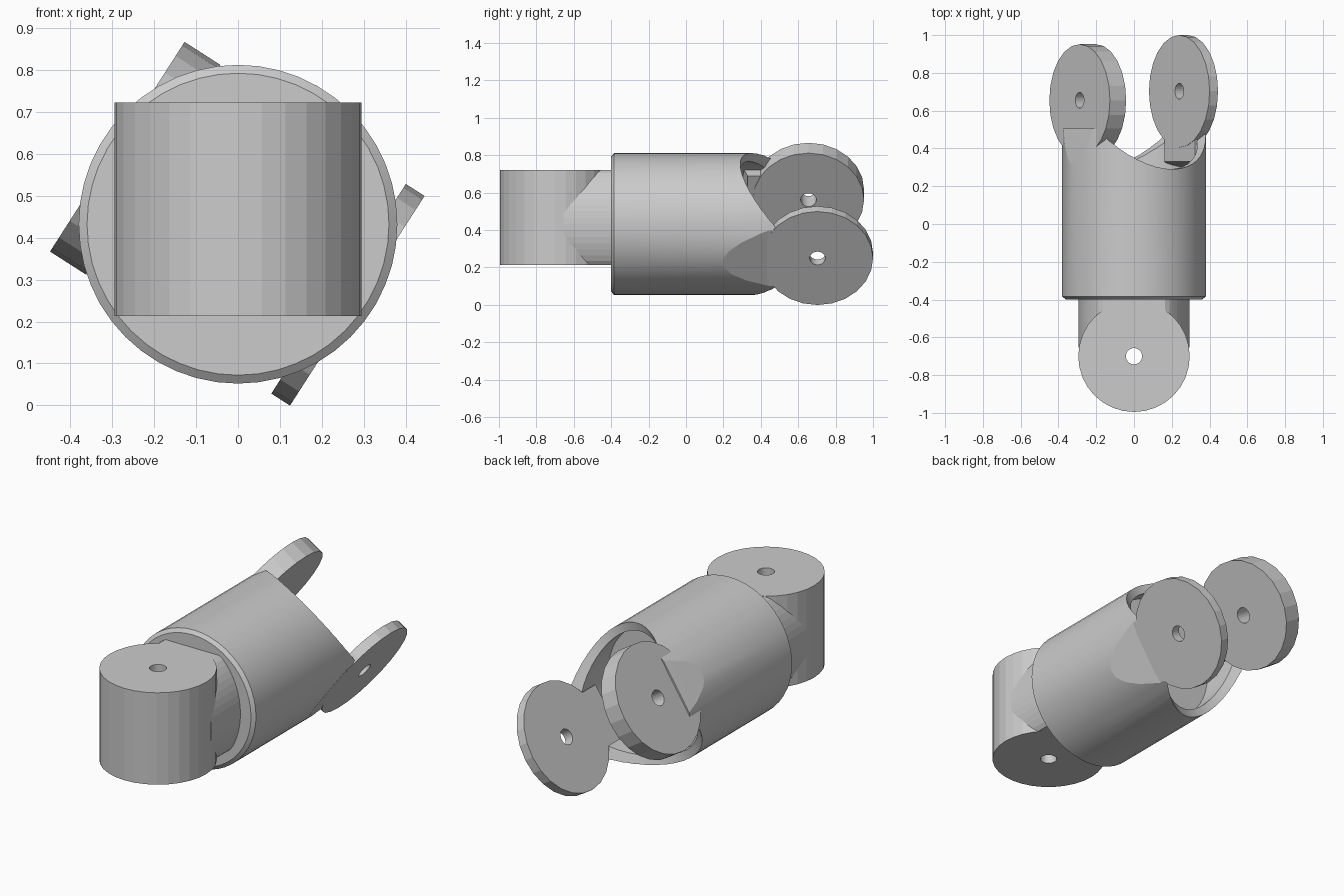
import bpy, bmesh, math
from mathutils import Matrix, Vector

if "Cube" in bpy.data.objects:
    bpy.data.objects.remove(bpy.data.objects["Cube"])

ZC = 0.432                                   # height of the main axis
TILT = Matrix.Translation((0, 0, ZC)) @ Matrix.Rotation(math.radians(32.7), 4, 'Y')
LEVEL = Matrix.Translation((0, 0, ZC))
AXES = {'X': (1, 0, 0), 'Y': (0, 1, 0), 'Z': (0, 0, 1)}


def finish(name, bm, frame):
    bmesh.ops.recalc_face_normals(bm, faces=bm.faces)
    bm.transform(frame)
    me = bpy.data.meshes.new(name)
    bm.to_mesh(me)
    bm.free()
    ob = bpy.data.objects.new(name, me)
    bpy.context.collection.objects.link(ob)
    return ob


def loft(name, loops, frame, closed=False):
    """Skin equal-length point loops; cap the ends, or close into a ring."""
    bm = bmesh.new()
    rings = [[bm.verts.new(p) for p in loop] for loop in loops]
    n = len(rings[0])
    pairs = list(zip(rings, rings[1:]))
    if closed:
        pairs.append((rings[-1], rings[0]))
    else:
        bm.faces.new(rings[0])
        bm.faces.new(rings[-1])
    for p, q in pairs:
        for i in range(n):
            j = (i + 1) % n
            bm.faces.new((p[i], p[j], q[j], q[i]))
    return finish(name, bm, frame)


def turned(name, axis, prof, at=(0, 0, 0), n=32, frame=LEVEL, closed=False):
    """Turn a profile of (radius, position) around an axis."""
    m = Matrix.Translation(at) @ Vector(AXES[axis]).to_track_quat('Z', 'Y').to_matrix().to_4x4()
    ang = [2 * math.pi * i / n for i in range(n)]
    loops = [[m @ Vector((r * math.cos(a), r * math.sin(a), h)) for a in ang] for r, h in prof]
    return loft(name, loops, frame, closed)


def pierced(name, axis, r, hole, a, b, at, n, frame):
    """Disc with a pin hole through it."""
    return turned(name, axis, [(r, a), (r, b), (hole, b), (hole, a)], at, n, frame, True)


def prism(name, pts, half):
    """Profile in tilted (x, y), extruded symmetrically along tilted z."""
    return loft(name, [[(x, y, z) for x, y in pts] for z in (-half, half)], TILT)


def cut(ob, other):
    m = ob.modifiers.new("cut", 'BOOLEAN')
    m.operation, m.solver, m.object = 'DIFFERENCE', 'MANIFOLD', other
    bpy.context.view_layer.update()
    bpy.context.view_layer.objects.active = ob
    bpy.ops.object.modifier_apply(modifier=m.name)
    bpy.data.objects.remove(other)
    bpy.context.view_layer.update()


# Main sleeve with chamfered front rim
body = turned("sleeve_body", 'Y', [(0.36, -0.40), (0.38, -0.385), (0.38, 0.505)], n=48)

# Socket and saddle cut of the fork end
cut(body, turned("bore_cutter", 'Y', [(0.335, 0.2), (0.335, 1.2)], n=48))
cut(body, turned("saddle_cutter", 'Z', [(0.38, -1.1), (0.38, 1.1)], (0, 0.67, 0), 48, TILT))

# Sloped flats running into the ears
for s, y0, y1, h in ((1, 0.19, 0.44, 0.337), (-1, 0.30, 0.51, 0.35)):
    pts = [(s * 0.381, y0), (s * h, y1), (s * h, 1.0), (s * 0.6, 1.0), (s * 0.6, y0)]
    cut(body, prism("flat_cutter", pts, 0.5))
bpy.ops.object.select_all(action='DESELECT')
body.select_set(True)
bpy.context.view_layer.objects.active = body
bpy.ops.object.shade_smooth_by_angle(angle=math.radians(8.5))

# Two fork ears with pin holes, each with a root web inside the sleeve
for side, s, inner, outer, y in (("right", 1, 0.285, 0.338, 0.703),
                                 ("left", -1, 0.24, 0.342, 0.655)):
    a, b = sorted((s * inner, s * outer))
    pierced("fork_ear_" + side, 'X', 0.297, 0.042, a, b, (0, y, 0), 24, TILT)
    i, o = s * (inner + 0.003), s * 0.334
    prism("ear_web_" + side, [(i, 0.33), (o, 0.3), (o, 0.46), (i, 0.46)], 0.15)

# Front knuckle: upright pierced barrel
LO, HI = 0.213 - ZC, 0.722 - ZC
pierced("front_knuckle", 'Z', 0.295, 0.043, LO, HI, (0, -0.70, 0), 32, LEVEL)

# Oval neck, flattened to the knuckle height, joining it to the sleeve
oval = [(0.295 * math.cos(t), max(LO + 0.001, min(HI - 0.001, 0.355 * math.sin(t))))
        for t in (2 * math.pi * k / 64 for k in range(64))]
loft("neck", [[(x, y, z) for x, z in oval] for y in (-0.655, -0.39)], LEVEL)
